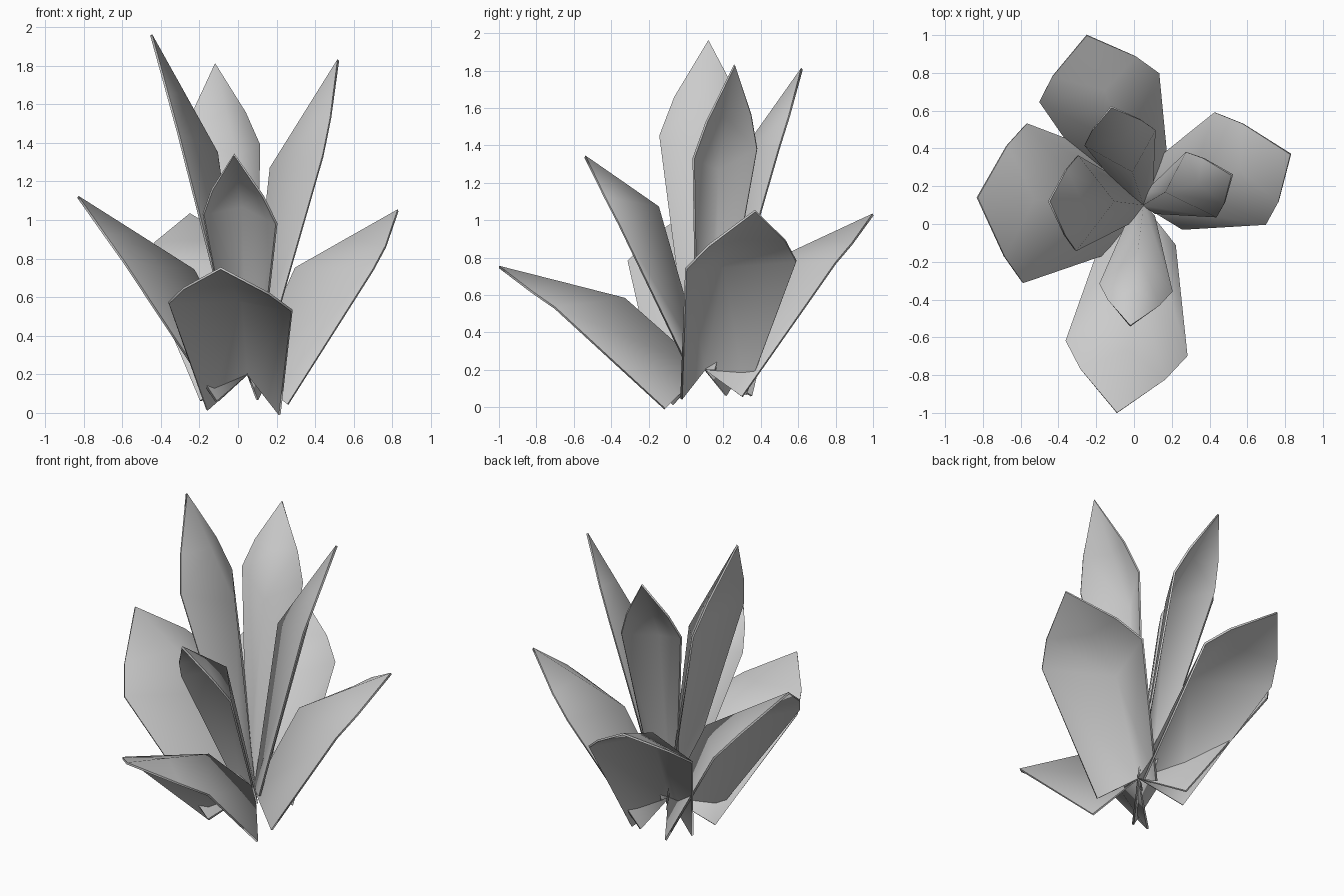
import bpy, bmesh
from mathutils import Vector as V

if "Cube" in bpy.data.objects:
    bpy.data.objects.remove(bpy.data.objects["Cube"])

HEART = V((0.05, 0.10, 0.20))   # point where all leaf ridges meet


def leaf(name, left, right, ridge, tip, foot, root_z, flare):
    """Folded leaf: two low edges and a raised centre ridge, ending in a point."""
    left, right, ridge, tip = V(left), V(right), V(ridge), V(tip)
    across = right - left
    root = V((HEART.x, HEART.y, root_z))

    def row(edge, side):
        base = root.lerp(edge, foot) + across * side * flare
        shoulder = edge.lerp(tip, 0.4) + across * side * 0.05
        return [base, edge, shoulder]

    columns = [row(left, -1), [HEART, ridge, ridge.lerp(tip, 0.5)], row(right, 1)]
    bm = bmesh.new()
    grid = [[bm.verts.new(p) for p in col] for col in columns]
    end = bm.verts.new(tip)
    for a, b in zip(grid, grid[1:]):
        for i in range(2):
            bm.faces.new((a[i], b[i], b[i + 1], a[i + 1]))
        bm.faces.new((a[2], b[2], end))
    bmesh.ops.recalc_face_normals(bm, faces=bm.faces)
    for f in bm.faces:
        f.smooth = True
    for e in bm.edges:
        e.smooth = not e.is_boundary
    mesh = bpy.data.meshes.new(name)
    bm.to_mesh(mesh)
    bm.free()
    obj = bpy.data.objects.new(name, mesh)
    bpy.context.collection.objects.link(obj)
    thick = obj.modifiers.new("thickness", 'SOLIDIFY')
    thick.thickness = 0.012
    thick.offset = 0


# wide outer leaves: left edge, right edge, ridge, tip
outer = {
    "left": ((-0.59, -0.31, 0.78), (-0.57, 0.53, 0.78), (-0.23, 0.12, 0.74), (-0.83, 0.14, 1.12)),
    "back": ((-0.50, 0.65, 0.78), (0.13, 0.80, 0.77), (-0.06, 0.42, 0.76), (-0.25, 1.00, 1.03)),
    "right": ((0.43, 0.59, 0.78), (0.70, 0.00, 0.74), (0.30, 0.20, 0.75), (0.83, 0.37, 1.05)),
    "front": ((-0.36, -0.62, 0.57), (0.28, -0.70, 0.53), (0.02, -0.33, 0.58), (-0.09, -1.00, 0.75)),
}
# tall inner leaves
inner = {
    "left": ((-0.31, -0.14, 1.45), (-0.30, 0.36, 1.42), (-0.11, 0.12, 1.35), (-0.45, 0.12, 1.96)),
    "back": ((-0.26, 0.42, 1.43), (0.11, 0.50, 1.39), (-0.01, 0.28, 1.33), (-0.12, 0.62, 1.81)),
    "right": ((0.28, 0.38, 1.38), (0.44, 0.04, 1.33), (0.17, 0.17, 1.27), (0.52, 0.26, 1.83)),
    "front": ((-0.18, -0.32, 1.03), (0.20, -0.36, 0.98), (0.02, -0.15, 1.07), (-0.02, -0.54, 1.34)),
}
for side, pts in outer.items():
    leaf("outer_leaf_" + side, *pts, foot=0.25, root_z=-0.18, flare=0.17)
for side, pts in inner.items():
    leaf("inner_leaf_" + side, *pts, foot=0.12, root_z=0.04, flare=0.10)
